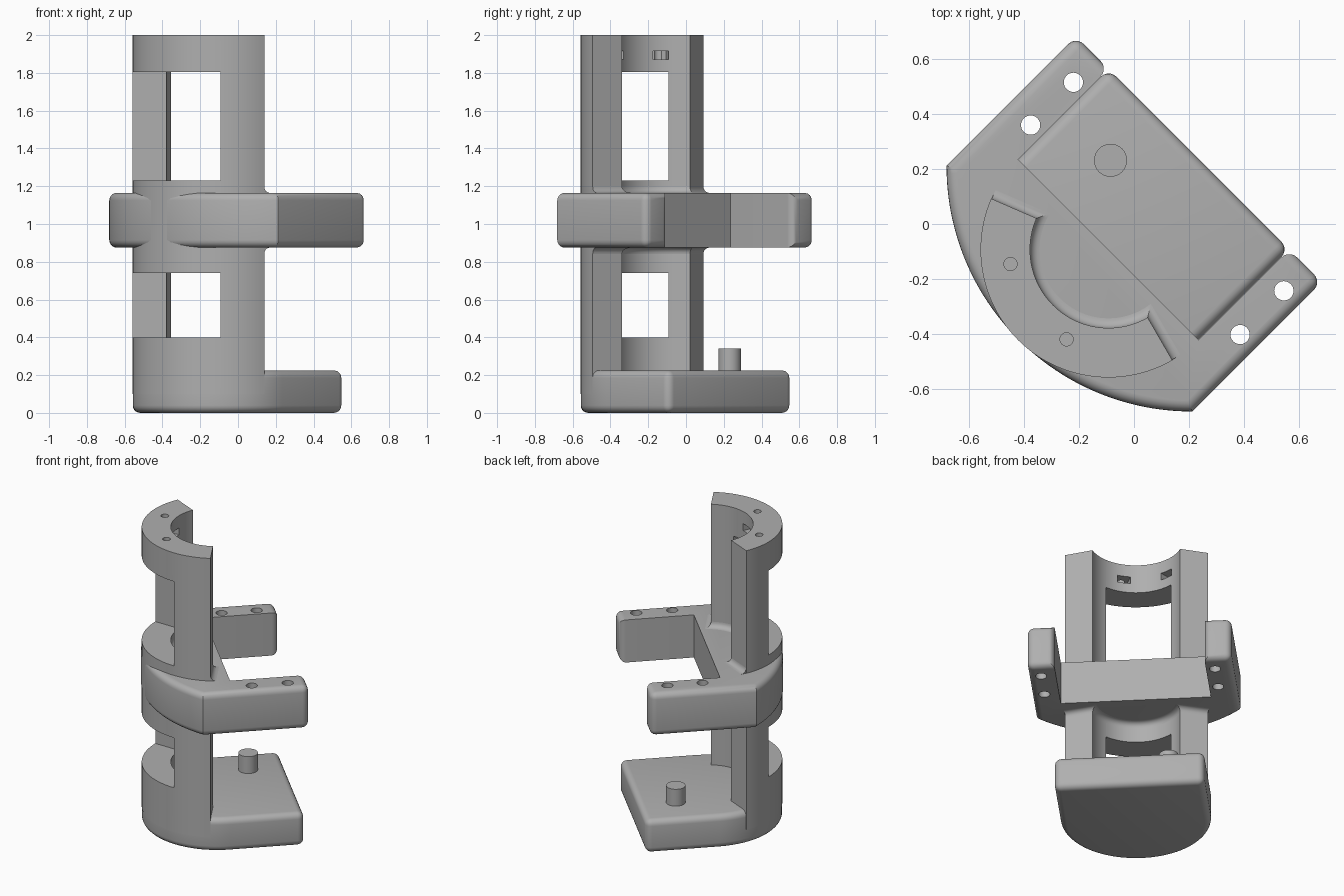
import bpy, bmesh
from math import sin, cos, asin, sqrt, radians, pi
from mathutils import Matrix

cube = bpy.data.objects.get("Cube")
if cube:
    bpy.data.objects.remove(cube, do_unlink=True)

grey = bpy.data.materials.new("matte_grey")
grey.use_nodes = True
colour = (0.43, 0.43, 0.43, 1)
grey.diffuse_color = colour
grey.node_tree.nodes["Principled BSDF"].inputs["Base Color"].default_value = colour

# Parts are modelled around the tube axis, opening towards +x, then turned 45 degrees
PLACE = Matrix.Translation((-0.093, -0.093, 0)) @ Matrix.Rotation(radians(45), 4, "Z")
R, INNER = 0.465, 0.285
START, END = 111.5, 255


def arc(r, a0, a1, n=48):
    return [(r * cos(a0 + (a1 - a0) * i / n), r * sin(a0 + (a1 - a0) * i / n)) for i in range(n + 1)]


def sector(a0, a1, inner, outer, grow=0.0):
    """Outline of a ring sector, its inner wall and ends grown outwards."""
    a0, a1 = radians(a0), radians(a1)
    inner -= grow
    eo, ei = asin(grow / outer), asin(grow / inner)
    return arc(outer, a0 - eo, a1 + eo) + arc(inner, a1 + ei, a0 - ei)


def loft(name, rows, round_edge=None, radius=0.04):
    """Stack equal outlines at given heights, cap them and round chosen edges."""
    bm = bmesh.new()
    rings = [[bm.verts.new((x, y, z)) for x, y in outline] for outline, z in rows]
    n = len(rings[0])
    for low, high in zip(rings, rings[1:]):
        for i in range(n):
            j = (i + 1) % n
            bm.faces.new((low[i], low[j], high[j], high[i]))
    bm.faces.new(rings[0][::-1])
    bm.faces.new(rings[-1])
    bmesh.ops.recalc_face_normals(bm, faces=bm.faces)
    if round_edge:
        edges = [e for e in bm.edges if round_edge(e.verts[0].co, e.verts[1].co)]
        bmesh.ops.bevel(bm, geom=edges, offset=radius, offset_type="OFFSET", segments=5,
                        profile=0.5, affect="EDGES", clamp_overlap=True)
    bm.transform(PLACE)
    mesh = bpy.data.meshes.new(name)
    bm.to_mesh(mesh)
    bm.free()
    mesh.materials.append(grey)
    ob = bpy.data.objects.new(name, mesh)
    bpy.context.collection.objects.link(ob)
    return ob


def prism(name, outline, z0, z1, round_edge=None):
    return loft(name, [(outline, z0), (outline, z1)], round_edge)


def circle(x, y, r):
    return [(x + px, y + py) for px, py in arc(r, 0, 2 * pi, 32)[:-1]]


def activate(ob):
    bpy.ops.object.select_all(action="DESELECT")
    ob.select_set(True)
    bpy.context.view_layer.objects.active = ob


def cut(target, cutter):
    cutter.hide_render = True
    activate(target)
    mod = target.modifiers.new("cut", "BOOLEAN")
    mod.operation, mod.solver, mod.object = "DIFFERENCE", "EXACT", cutter
    bpy.ops.object.modifier_apply(modifier=mod.name)
    bpy.data.objects.remove(cutter, do_unlink=True)


def vertical(a, b):
    return abs(a.z - b.z) > 0.01


# Base plate: half round at the tube, square at the open side
def base_edges(a, b):
    return a.x > 0.4 if vertical(a, b) else True


base_outline = arc(R - 0.001, pi / 2, 3 * pi / 2) + [(R, -R + 0.001), (R, R - 0.001)]
base = prism("base_plate", base_outline, 0, 0.225, base_edges)

# Locating peg on the base
peg_x, peg_y = 0.235, 0.224
peg = prism("base_peg", circle(peg_x, peg_y, 0.06), 0.2, 0.34)

# Open tube with two windows
tube = prism("open_tube", sector(START, END, INNER, R), 0.1, 2.0)
for z0, z1 in ((0.4, 0.74), (1.23, 1.805)):
    cut(tube, prism("window_cutter", sector(135, 225, 0.2, 0.6), z0, z1))

# Screw holes in the top rim with nut slots from the inside
for angle in (143.4, 200):
    a = radians(angle)
    cut(tube, prism("screw_cutter", circle(0.36 * cos(a), 0.36 * sin(a), 0.024), 1.84, 2.1))
    slot = [(r * cos(a) - w * sin(a), r * sin(a) + w * cos(a))
            for r, w in ((0.24, -0.042), (0.375, -0.042), (0.375, 0.042), (0.24, 0.042))]
    cut(tube, prism("slot_cutter", slot, 1.87, 1.917))

# Clamp bracket: shallow curved front, two arms and a square pocket
ARM, BOW = 0.632, 0.892
half = asin(ARM / BOW)
front = [(x + BOW - R + 0.002, y) for x, y in arc(BOW, pi - half, pi + half)]
outline = front + [(R, -ARM), (R, -R), (0, -R), (0, R), (R, R), (R, ARM)]


def bracket_edges(a, b):
    if vertical(a, b):
        return a.x > 0.4
    return not all(p.x > -0.001 and abs(p.y) < R + 0.001 for p in (a, b))


Z0, Z1 = 0.875, 1.165
bracket = prism("clamp_bracket", outline, Z0, Z1, bracket_edges)
for x, y in ((0.34, 0.52), (0.12, 0.52), (0.345, -0.557), (0.12, -0.557)):
    cut(bracket, prism("arm_hole_cutter", circle(x, y, 0.035), 0.7, 1.3))

# Concave fillets where the tube meets the bracket
F = 0.035
fillets = []
for name, z, sign in (("upper_fillet", Z1, 1), ("lower_fillet", Z0, -1)):
    rows = [(sector(START, END, INNER, R - 0.002, F), z - sign * 0.02)]
    for i in range(7):
        t = pi / 2 * i / 6
        rows.append((sector(START, END, INNER, R - 0.002, F * (1 - sin(t))),
                     z + sign * F * (1 - cos(t))))
    fillets.append(loft(name, rows))

for ob in [base, peg, tube, bracket] + fillets:
    activate(ob)
    bpy.ops.object.shade_smooth_by_angle(angle=radians(30))
